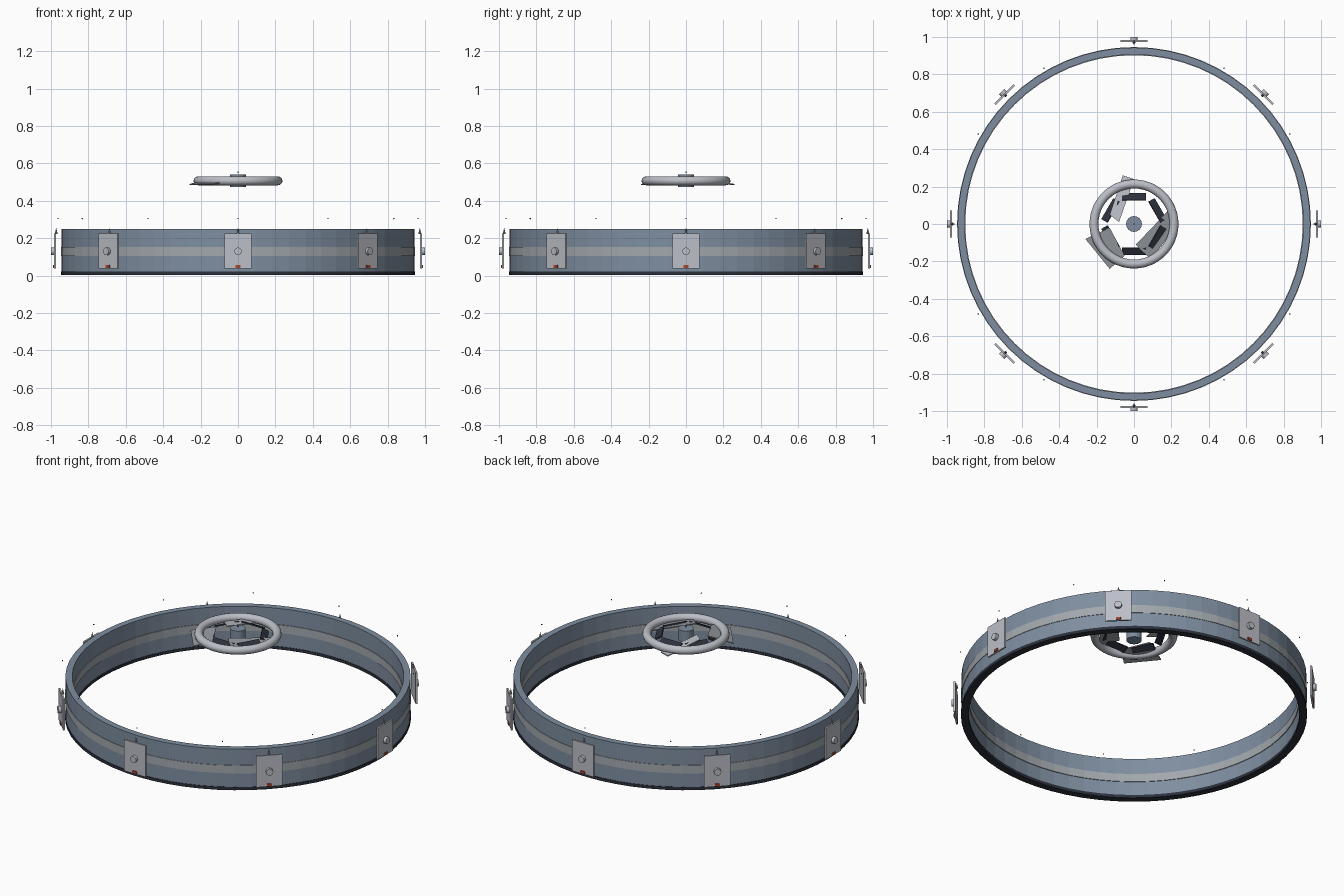
import bpy, bmesh, math
from mathutils import Matrix, Vector

if "Cube" in bpy.data.objects:
    bpy.data.objects.remove(bpy.data.objects["Cube"])


def material(name, rgb):
    m = bpy.data.materials.new(name)
    m.diffuse_color = (*rgb, 1)
    m.use_nodes = True
    m.node_tree.nodes["Principled BSDF"].inputs["Base Color"].default_value = m.diffuse_color
    return m


BLUE = material("blue grey", (0.21, 0.27, 0.35))
BAND = material("band grey", (0.36, 0.39, 0.42))
PALE = material("pale grey", (0.50, 0.52, 0.57))
STEEL = material("steel grey", (0.30, 0.32, 0.35))
DARK = material("dark navy", (0.025, 0.03, 0.045))
RED = material("signal red", (0.42, 0.06, 0.03))


def add(name, bm, mat, matrix=None, smooth=False):
    bmesh.ops.recalc_face_normals(bm, faces=bm.faces[:])
    me = bpy.data.meshes.new(name)
    bm.to_mesh(me)
    bm.free()
    me.materials.append(mat)
    for p in me.polygons:
        p.use_smooth = smooth
    ob = bpy.data.objects.new(name, me)
    bpy.context.collection.objects.link(ob)
    if matrix is not None:
        ob.matrix_world = matrix
    return ob


def lathe(name, profile, mat, n, smooth=False):
    """Closed (radius, z) profile swept around the z axis."""
    bm = bmesh.new()
    rings = [[bm.verts.new((r * math.cos(2 * math.pi * i / n),
                            r * math.sin(2 * math.pi * i / n), z))
              for r, z in profile] for i in range(n)]
    k = len(profile)
    for i in range(n):
        a, b = rings[i], rings[(i + 1) % n]
        for j in range(k):
            bm.faces.new((a[j], b[j], b[(j + 1) % k], a[(j + 1) % k]))
    return add(name, bm, mat, smooth=smooth)


def band(name, r0, r1, z0, z1, mat, n=64):
    return lathe(name, [(r0, z0), (r1, z0), (r1, z1), (r0, z1)], mat, n)


def box(name, size, loc, mat, frame=Matrix()):
    bm = bmesh.new()
    bmesh.ops.create_cube(bm, size=1)
    bmesh.ops.scale(bm, vec=size, verts=bm.verts)
    return add(name, bm, mat, frame @ Matrix.Translation(loc))


def cone(name, r1, r2, h, loc, mat, frame=Matrix(), rot=Matrix(), n=16):
    bm = bmesh.new()
    bmesh.ops.create_cone(bm, cap_ends=True, segments=n, radius1=r1, radius2=r2, depth=h)
    return add(name, bm, mat, frame @ Matrix.Translation(loc) @ rot)


# Outer ring: wall, dark foot and the pale stripe on both faces
band("ring_wall", 0.906, 0.943, 0.02, 0.25, BLUE)
band("ring_foot", 0.904, 0.946, 0.004, 0.022, DARK)
band("stripe_outer", 0.940, 0.946, 0.105, 0.153, BAND)
band("stripe_inner", 0.902, 0.908, 0.105, 0.153, BAND)

# Eight wall panels, each with a stud, a red marker and a spike
turn_out = Matrix.Rotation(math.pi / 2, 4, 'Y')
for i in range(8):
    f = Matrix.Rotation(i * math.pi / 4, 4, 'Z')
    box("panel", (0.01, 0.145, 0.188), (0.978, 0, 0.131), PALE, f)
    cone("panel_stud", 0.02, 0.02, 0.02, (0.99, 0, 0.13), PALE, f, turn_out)
    box("panel_marker", (0.009, 0.027, 0.015), (0.984, 0, 0.048), RED, f)
    cone("panel_spike", 0.008, 0.0, 0.034, (0.972, 0, 0.24), STEEL, f, n=8)

# Twelve tiny beads floating above the rim
for i in range(12):
    a = i * math.pi / 6
    bm = bmesh.new()
    bmesh.ops.create_icosphere(bm, subdivisions=1, radius=0.004)
    add("rim_bead", bm, DARK, Matrix.Translation((0.962 * math.cos(a), 0.962 * math.sin(a), 0.305)))

# Floating central hoop
tube = [(0.214 + 0.024 * math.cos(t * math.pi / 6), 0.507 + 0.024 * math.sin(t * math.pi / 6))
        for t in range(12)]
lathe("hoop", tube, PALE, 48, smooth=True)

# Hub with a tiny bead on top
cone("hub", 0.042, 0.042, 0.066, (0, 0, 0.508), BLUE, n=24)
cone("hub_bead", 0.004, 0.002, 0.008, (0, 0, 0.553), DARK, n=8)


def blade(name, corners, mat, thick=0.006):
    bm = bmesh.new()
    low = [bm.verts.new(Vector(c) - Vector((0, 0, thick / 2))) for c in corners]
    high = [bm.verts.new(Vector(c) + Vector((0, 0, thick / 2))) for c in corners]
    bm.faces.new(low)
    bm.faces.new(high)
    for i in range(4):
        j = (i + 1) % 4
        bm.faces.new((low[i], low[j], high[j], high[i]))
    return add(name, bm, mat)


# Tilted blades inside the hoop
blade("blade_back", [(-0.06, 0.26, 0.487), (0.0, 0.24, 0.487),
                     (-0.08, 0.01, 0.525), (-0.13, 0.05, 0.525)], PALE)
blade("blade_left", [(-0.26, -0.08, 0.487), (-0.13, -0.24, 0.487),
                     (-0.05, -0.17, 0.51), (-0.13, -0.02, 0.52)], STEEL)
blade("blade_right", [(0.21, 0.10, 0.50), (0.01, -0.11, 0.522),
                      (0.09, -0.19, 0.50), (0.22, -0.02, 0.49)], STEEL)

# Six dark tilted vanes around the hub
for i in range(6):
    f = Matrix.Rotation(math.pi / 6 + i * math.pi / 3, 4, 'Z')
    tilt = Matrix.Rotation(math.radians(25), 4, 'Y')
    box("vane", (0.04, 0.13, 0.008), (0, 0, 0), DARK,
        f @ Matrix.Translation((0.145, 0, 0.505)) @ tilt)
